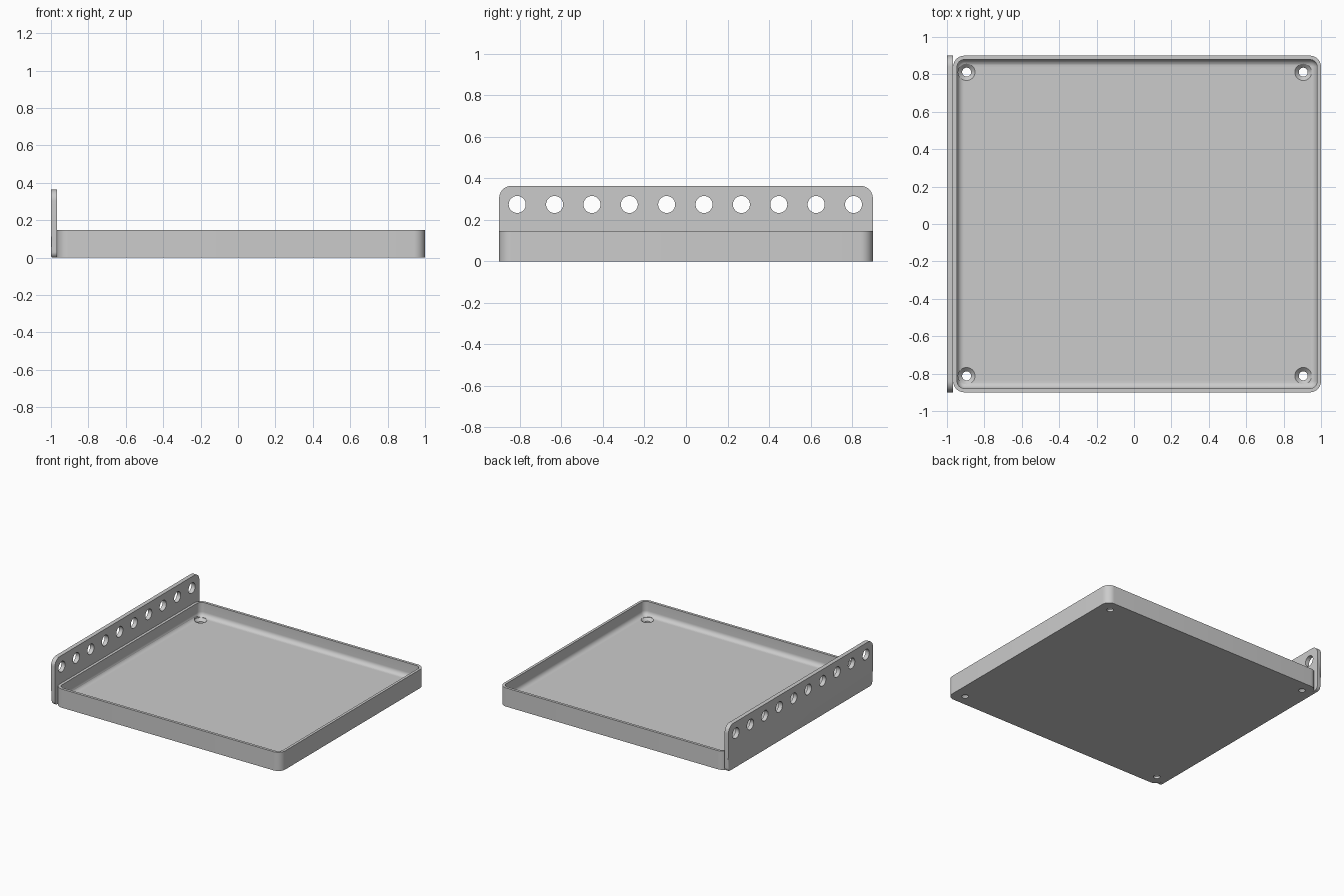
import bpy, bmesh, math
from mathutils import Matrix

cube = bpy.data.objects.get("Cube")
if cube:
    bpy.data.objects.remove(cube)

steel = bpy.data.materials.new("light_grey")
steel.use_nodes = True
GREY = (0.6, 0.6, 0.6, 1)
steel.diffuse_color = GREY
steel.node_tree.nodes["Principled BSDF"].inputs["Base Color"].default_value = GREY

X0, X1, HALF_Y = -0.967, 1.0, 0.9      # tray extents
PLATE_X = -1.0                         # outer face of the side plate
RIM, FLOOR, TOP = 0.147, 0.038, 0.364
WALL, FILLET, CORNER = 0.021, 0.036, 0.06


def rounded_rect(a0, a1, b0, b1, radii, steps=10):
    """Counter-clockwise outline; radii start at the (a1, b1) corner."""
    pts = []
    corners = [(a1, b1, -1, -1), (a0, b1, 1, -1), (a0, b0, 1, 1), (a1, b0, -1, 1)]
    for i, ((a, b, sa, sb), r) in enumerate(zip(corners, radii)):
        for k in range(steps + 1):
            t = math.pi / 2 * (i + k / steps)
            pts.append((a + sa * r + r * math.cos(t), b + sb * r + r * math.sin(t)))
    return pts


def loft(bm, rings):
    """Skin closed rings of 3D points and cap both ends."""
    loops = [[bm.verts.new(p) for p in ring] for ring in rings]
    n = len(loops[0])
    for lo, hi in zip(loops, loops[1:]):
        for i in range(n):
            j = (i + 1) % n
            bm.faces.new((lo[i], lo[j], hi[j], hi[i]))
    bm.faces.new(loops[0][::-1])
    bm.faces.new(loops[-1])
    bmesh.ops.recalc_face_normals(bm, faces=bm.faces)


def make_object(name, bm):
    mesh = bpy.data.meshes.new(name)
    bm.to_mesh(mesh)
    bm.free()
    obj = bpy.data.objects.new(name, mesh)
    bpy.context.collection.objects.link(obj)
    mesh.materials.append(steel)
    return obj


def cut(obj, cutter):
    """Apply a boolean difference, then shade with sharp edges kept."""
    cutter.hide_render = True
    mod = obj.modifiers.new("holes", "BOOLEAN")
    mod.operation, mod.solver, mod.object = "DIFFERENCE", "EXACT", cutter
    bpy.ops.object.select_all(action="DESELECT")
    bpy.context.view_layer.objects.active = obj
    obj.select_set(True)
    bpy.ops.object.modifier_apply(modifier=mod.name)
    bpy.data.objects.remove(cutter)
    bpy.ops.object.shade_smooth_by_angle(angle=math.radians(35))


# Tray: outer wall, rim, inner wall, floor fillet
def tray_ring(inset, z):
    r = max(CORNER - inset, 0.003)
    outline = rounded_rect(X0 + inset, X1 - inset, -HALF_Y + inset, HALF_Y - inset, [r] * 4)
    return [(x, y, z) for x, y in outline]


rings = [tray_ring(0, 0), tray_ring(0, RIM), tray_ring(WALL, RIM)]
for k in range(9):
    t = math.pi / 2 * k / 8
    rings.append(tray_ring(WALL + FILLET * (1 - math.cos(t)),
                           FLOOR + FILLET * (1 - math.sin(t))))
bm = bmesh.new()
loft(bm, rings)
tray = make_object("tray", bm)

# Countersunk screw holes in the tray corners
bm = bmesh.new()
profile = [(0.024, -0.05), (0.024, FLOOR - 0.021), (0.045, FLOOR), (0.045, FLOOR + 0.03)]
for x in (-0.895, 0.905):
    for y in (-0.812, 0.812):
        loft(bm, [[(x + r * math.cos(a), y + r * math.sin(a), z)
                   for a in (math.tau * i / 32 for i in range(32))] for r, z in profile])
cut(tray, make_object("screw_hole_cutter", bm))

# Upright side plate with rounded corners and a softened lower outer edge
outline = rounded_rect(-HALF_Y, HALF_Y, 0, TOP, [0.06, 0.06, 0.03, 0.03])
bm = bmesh.new()
loft(bm, [[(x, y, z) for y, z in outline] for x in (PLATE_X, X0)])
low = [e for e in bm.edges
       if all(v.co.x < PLATE_X + 0.001 and v.co.z < 0.031 for v in e.verts)]
bmesh.ops.bevel(bm, geom=low, offset=0.012, segments=4, profile=0.5, affect="EDGES")
plate = make_object("side_plate", bm)

# Row of ten mounting holes along the plate
bm = bmesh.new()
turn = Matrix.Rotation(math.pi / 2, 4, "Y")
for i in range(10):
    place = Matrix.Translation(((PLATE_X + X0) / 2, -0.813 + 0.18 * i, 0.274))
    bmesh.ops.create_cone(bm, cap_ends=True, segments=40, radius1=0.041,
                          radius2=0.041, depth=0.2, matrix=place @ turn)
cut(plate, make_object("mounting_hole_cutter", bm))
